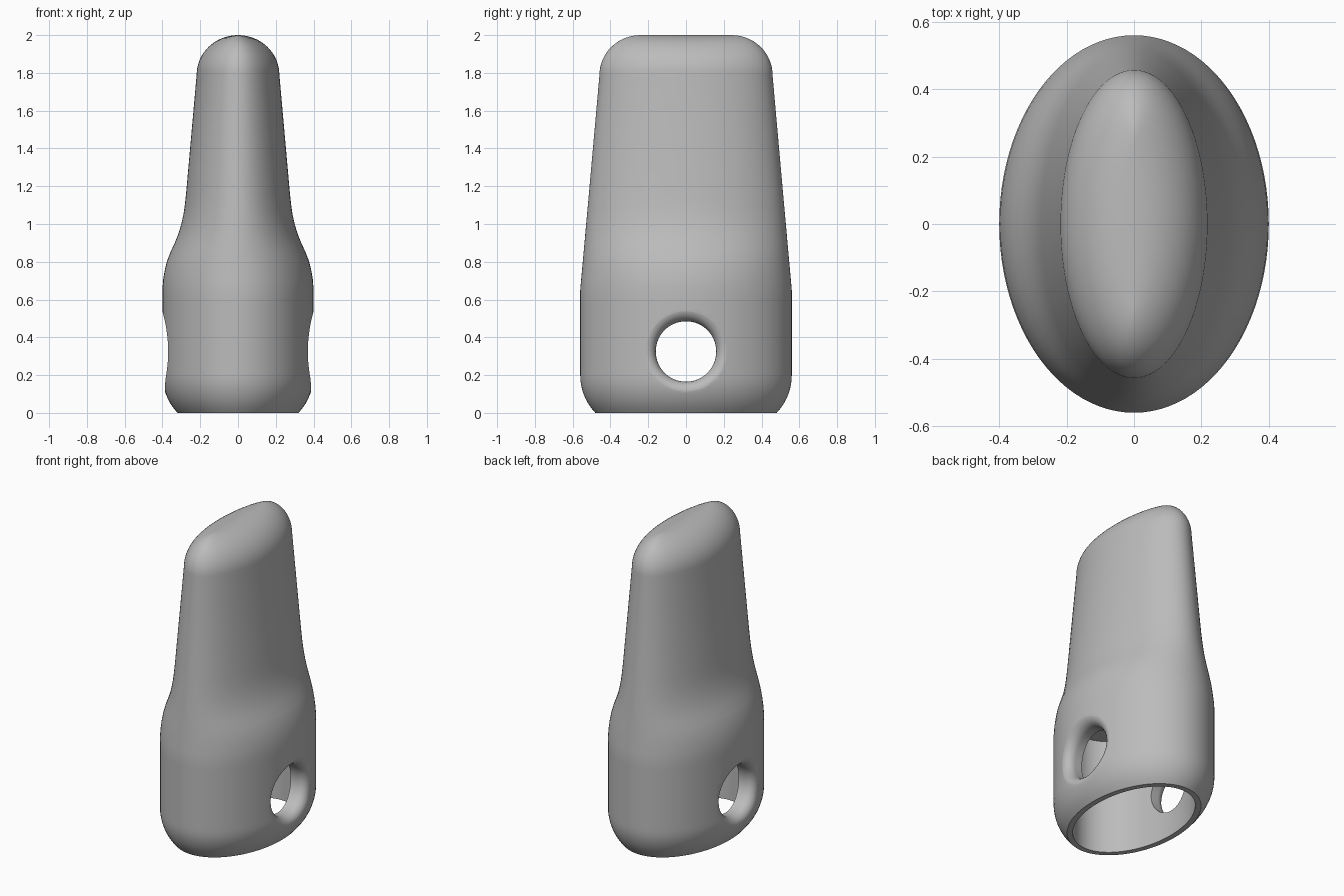
import bpy, bmesh
from math import sin, cos, pi, sqrt

SEGMENTS = 96
BASE_X, BASE_Y = 0.40, 0.56
HOLE_Z, HOLE_R, HOLE_FILLET = 0.325, 0.16, 0.07

cube = bpy.data.objects.get("Cube")
if cube:
    bpy.data.objects.remove(cube, do_unlink=True)

grey = bpy.data.materials.new("plain grey")
grey.use_nodes = True
colour = (0.5, 0.5, 0.5, 1)
grey.diffuse_color = colour
grey.node_tree.nodes["Principled BSDF"].inputs["Base Color"].default_value = colour


def loft(name, rings):
    """Closed solid skinned through rings of equal length."""
    bm = bmesh.new()
    loops = [[bm.verts.new(p) for p in ring] for ring in rings]
    for low, high in zip(loops, loops[1:]):
        for i in range(len(low)):
            j = (i + 1) % len(low)
            bm.faces.new((low[i], low[j], high[j], high[i]))
    bm.faces.new(loops[0])
    bm.faces.new(loops[-1])
    bmesh.ops.recalc_face_normals(bm, faces=bm.faces)
    mesh = bpy.data.meshes.new(name)
    bm.to_mesh(mesh)
    bm.free()
    mesh.materials.append(grey)
    obj = bpy.data.objects.new(name, mesh)
    bpy.context.collection.objects.link(obj)
    return obj


def ellipse(a, b, z):
    angles = [2 * pi * i / SEGMENTS for i in range(SEGMENTS)]
    return [(a * cos(t), b * sin(t), z) for t in angles]


def base_inset(z):
    """How far the rounded foot pulls in from the base ellipse."""
    drop = max(0.0, 0.2 - z)
    return 0.29 - sqrt(0.29 ** 2 - drop ** 2)


def base_surface(y, z):
    inset = base_inset(z)
    return (BASE_X - inset) * sqrt(1 - (y / (BASE_Y - inset)) ** 2)


# Body: rounded foot, straight base, shoulder, tapered column, domed top
sections = []
for i in range(25):
    z = 0.025 * i
    sections.append((BASE_X - base_inset(z), BASE_Y - base_inset(z), z))
shoulder = [(0.40, 0.65), (0.397, 0.70), (0.389, 0.75), (0.377, 0.80),
            (0.358, 0.85), (0.335, 0.90), (0.315, 0.95), (0.300, 1.00),
            (0.289, 1.05), (0.2815, 1.10), (0.275, 1.16)]
for a, z in shoulder:
    sections.append((a, BASE_Y - 0.09 * (z - 0.65), z))
for i in range(17):
    t = i / 16 * pi / 2 * 0.995
    sections.append((0.219 * cos(t), 0.24 + 0.218 * cos(t), 1.79 + 0.21 * sin(t)))
body = loft("body", [ellipse(*s) for s in sections])

# Hollow socket opening at the bottom
socket = loft("socket_cutter", [ellipse(0.285, 0.445, z) for z in (-0.1, 0.75)])

# Cross hole with rounded mouths that follow the curved wall
def hole_ring(radius, depth):
    ring = []
    for i in range(SEGMENTS):
        t = 2 * pi * i / SEGMENTS
        y, z = radius * cos(t), HOLE_Z + radius * sin(t)
        ring.append((base_surface(y, z) - depth, y, z))
    return ring


mouth = [hole_ring(HOLE_R + HOLE_FILLET, -0.1)]
for i in range(13):
    t = i / 12 * pi / 2
    mouth.append(hole_ring(HOLE_R + HOLE_FILLET * (1 - sin(t)),
                           HOLE_FILLET * (1 - cos(t)) - 0.002))
far_mouth = [[(-x, y, z) for x, y, z in ring] for ring in reversed(mouth)]
cross_hole = loft("cross_hole_cutter", mouth + far_mouth)

for cutter in (socket, cross_hole):
    cut = body.modifiers.new(cutter.name, "BOOLEAN")
    cut.operation = "DIFFERENCE"
    cut.solver = "EXACT"
    cut.object = cutter

# Bake the cuts, remove the cutters, then smooth
bpy.context.view_layer.update()
bpy.ops.object.select_all(action="DESELECT")
body.select_set(True)
bpy.context.view_layer.objects.active = body
for name in [m.name for m in body.modifiers]:
    bpy.ops.object.modifier_apply(modifier=name)
for cutter in (socket, cross_hole):
    bpy.data.objects.remove(cutter, do_unlink=True)
bpy.ops.object.shade_smooth_by_angle(angle=0.6)
